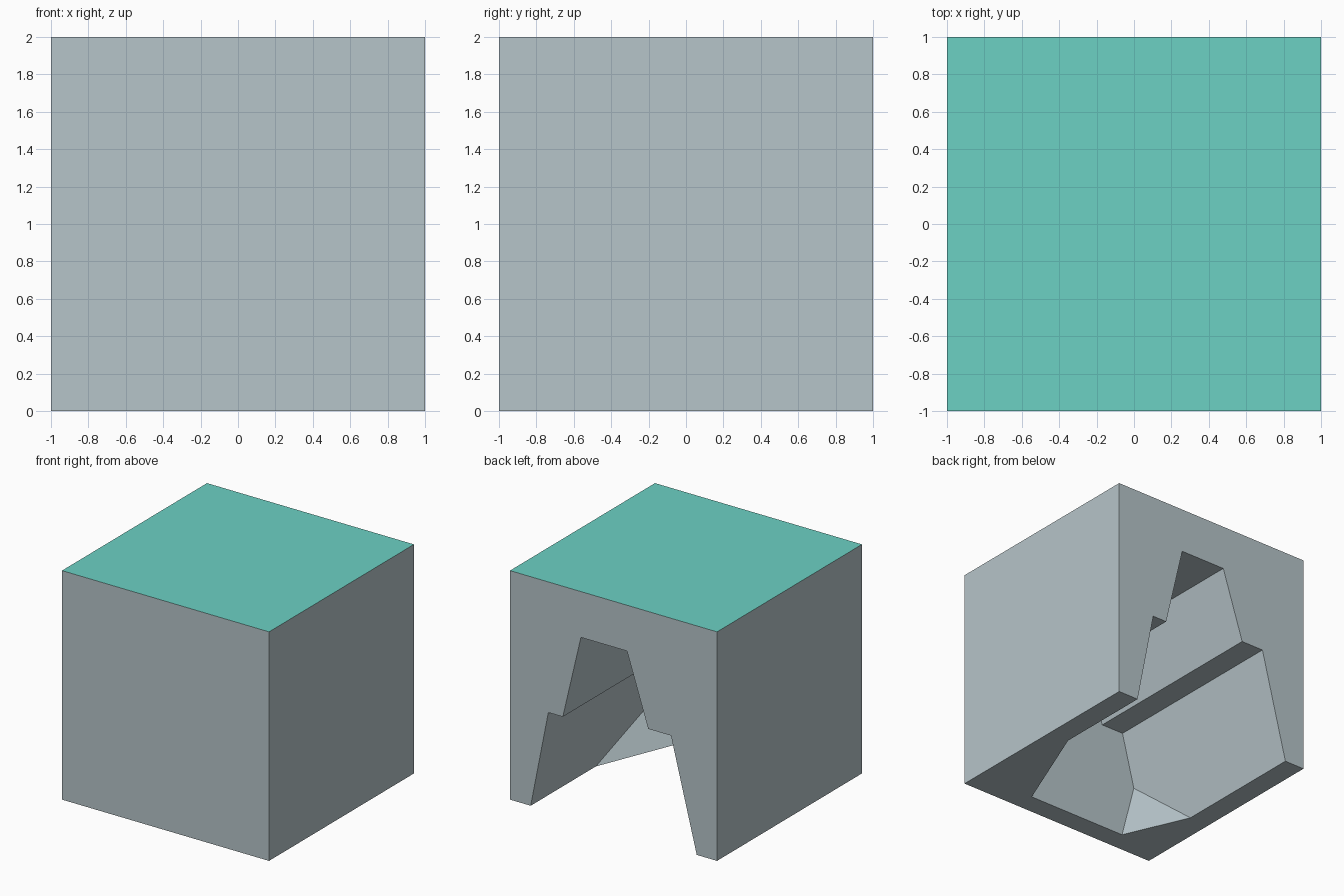
import bpy, bmesh
from mathutils import Vector

if "Cube" in bpy.data.objects:
    bpy.data.objects.remove(bpy.data.objects["Cube"])


def material(name, rgb):
    m = bpy.data.materials.new(name)
    m.diffuse_color = (*[(c / 255) ** 2.2 for c in rgb], 1)
    m.use_nodes = True
    m.node_tree.nodes["Principled BSDF"].inputs["Base Color"].default_value = m.diffuse_color
    return m


def add_object(name, bm, mats):
    bmesh.ops.recalc_face_normals(bm, faces=bm.faces)
    mesh = bpy.data.meshes.new(name)
    bm.to_mesh(mesh)
    bm.free()
    for m in mats:
        mesh.materials.append(m)
    ob = bpy.data.objects.new(name, mesh)
    bpy.context.collection.objects.link(ob)
    return ob


grey = material("stone grey", (181, 195, 200))
teal = material("teal top", (108, 208, 194))

# Solid block with a teal top
bm = bmesh.new()
bmesh.ops.create_cube(bm, size=2)
bmesh.ops.translate(bm, verts=bm.verts, vec=(0, 0, 1))
for f in bm.faces:
    f.material_index = 1 if f.calc_center_median().z > 1.9 else 0
block = add_object("block", bm, [grey, teal])

# Stepped cave profile (x, z), open to the back and bottom
profile = [(0.84, -0.2), (0.63, 0.86), (0.49, 0.86), (0.315, 1.6),
           (-0.13, 1.6), (-0.335, 0.975), (-0.555, 0.975), (-0.855, -0.2)]
END = -0.81
bm = bmesh.new()
face = bm.faces.new([bm.verts.new((x, END, z)) for x, z in profile])
ext = bmesh.ops.extrude_face_region(bm, geom=[face])
bmesh.ops.translate(bm, vec=(0, 1.11 - END, 0),
                    verts=[v for v in ext["geom"] if isinstance(v, bmesh.types.BMVert)])

# Sloped fills in the two far lower corners
corners = [((0.8, 0.1, 0), (0.43, END, 0), (0.713, END, 0.44)),
           ((-0.805, -0.226, 0), (-0.55, END, 0), (-0.677, END, 0.49))]
for pts in corners:
    a, b, c = map(Vector, pts)
    n = (b - a).cross(c - a).normalized()
    if n.dot(Vector((0, 0.5, 0.5)) - a) < 0:
        n = -n
    cut = bmesh.ops.bisect_plane(bm, geom=bm.verts[:] + bm.edges[:] + bm.faces[:],
                                 plane_co=a, plane_no=n, clear_inner=True)
    bmesh.ops.holes_fill(bm, edges=[e for e in bm.edges if e.is_boundary], sides=0)
cutter = add_object("cave_cutter", bm, [grey])
cutter.hide_render = True
cutter.hide_viewport = False
cutter.display_type = 'WIRE'

# Carve the cave
mod = block.modifiers.new("cave", 'BOOLEAN')
mod.operation = 'DIFFERENCE'
mod.solver = 'EXACT'
mod.object = cutter
